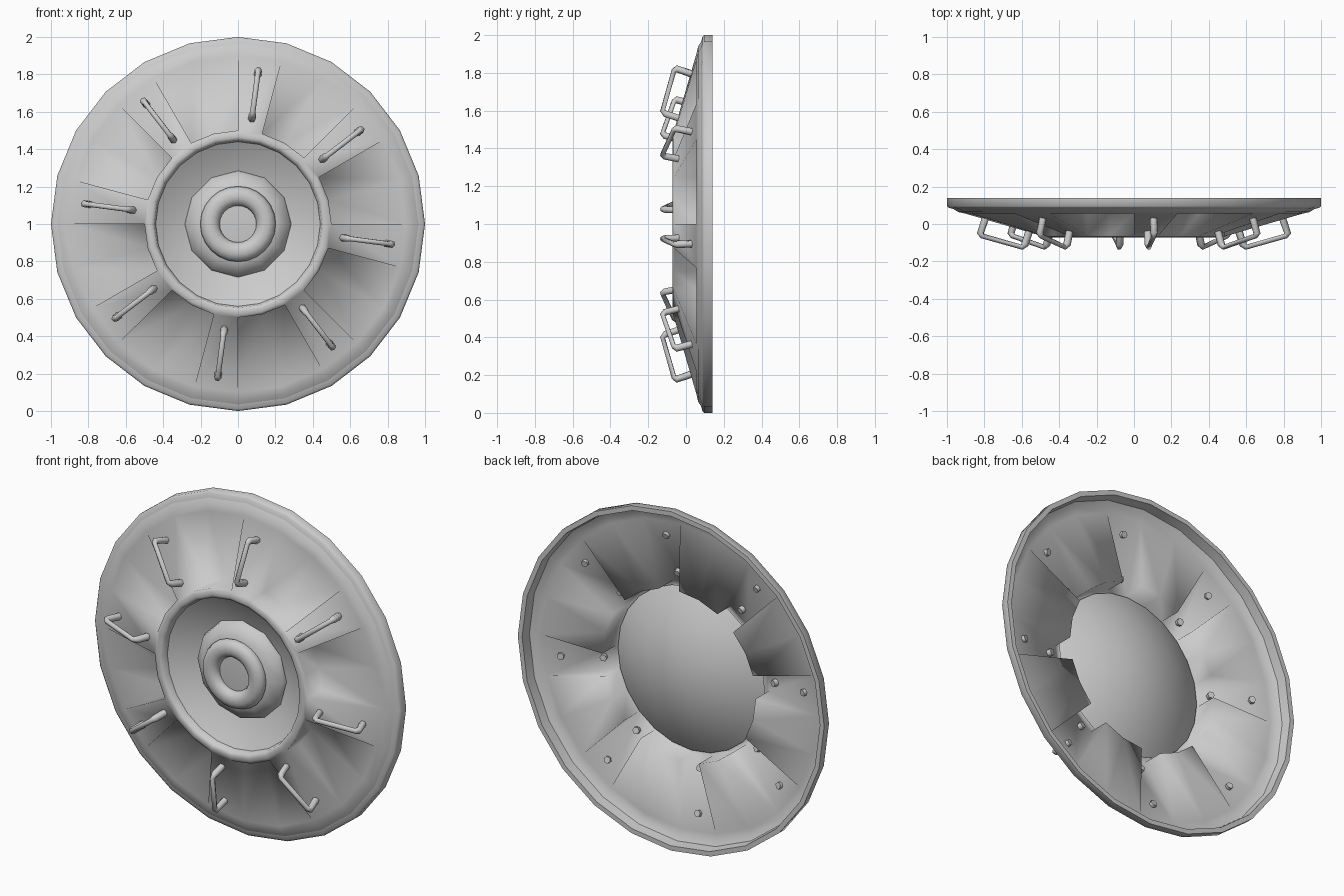
import bpy, bmesh, math
from mathutils import Vector

if "Cube" in bpy.data.objects:
    bpy.data.objects.remove(bpy.data.objects["Cube"])

STEP = math.radians(15)


def polar(r, y, a):
    return Vector((r * math.cos(a), y, 1 + r * math.sin(a)))


def finish(name, bm, angle=None):
    bmesh.ops.remove_doubles(bm, verts=bm.verts, dist=0.0005)
    bmesh.ops.dissolve_degenerate(bm, edges=bm.edges, dist=0.0001)
    me = bpy.data.meshes.new(name)
    bm.to_mesh(me)
    bm.free()
    ob = bpy.data.objects.new(name, me)
    bpy.context.collection.objects.link(ob)
    for p in me.polygons:
        p.use_smooth = True
    if angle:
        bpy.ops.object.select_all(action='DESELECT')
        ob.select_set(True)
        bpy.context.view_layer.objects.active = ob
        bpy.ops.object.shade_smooth_by_angle(angle=math.radians(angle))
    return ob


def sweep(bm, profile, a, b):
    """Skin a (radius, y) profile between two angles."""
    for (r0, y0), (r1, y1) in zip(profile, profile[1:]):
        pts = [polar(r0, y0, a), polar(r0, y0, b)]
        pts += [polar(r1, y1, b), polar(r1, y1, a)] if r1 > 0 else [polar(0, y1, a)]
        bm.faces.new([bm.verts.new(p) for p in pts])


def lathe(name, profile, n, angle=None):
    bm = bmesh.new()
    for k in range(n):
        sweep(bm, profile, 2 * math.pi * k / n, 2 * math.pi * (k + 1) / n)
    return finish(name, bm, angle)


# Outer rim band
lathe("outer_rim", [(0.965, 0.082), (0.972, 0.14), (1.0, 0.14), (1.0, 0.095),
                    (0.99, 0.087), (0.965, 0.08)], 24, 60)

# Dished shell: narrow raised spokes alternating with flat sunken panels
edge = [(0.975, 0.087), (0.94, 0.064)]
outer, spoke, panel = (0.9, 0.055), (0.5, -0.062), (0.5, 0.065)
ring = [(0.485, -0.069), (0.465, -0.072), (0.448, -0.064), (0.44, -0.03)]
bm = bmesh.new()
for k in range(24):
    a, b = k * STEP, (k + 1) * STEP
    is_spoke = k % 3 == 2
    mid = [spoke] if is_spoke else [panel, spoke]
    sweep(bm, edge + [outer] + mid + ring, a, b)
    if is_spoke:
        for ang, tri in ((a, (outer, spoke, panel)), (b, (outer, panel, spoke))):
            bm.faces.new([bm.verts.new(polar(r, y, ang)) for r, y in tri])
finish("dish_shell", bm)

# Concave centre bowl, its edge tucked under the shell's ring
bowl = [(0.48 * i / 8, 0.105 - 0.155 * (i / 8) ** 2) for i in range(8, -1, -1)]
lathe("centre_bowl", bowl, 24)

# Hub with a ring on top
lathe("hub", [(0.285, 0.046), (0.278, 0.02), (0.215, -0.02), (0.1, -0.03), (0, -0.03)], 12, 60)
tube = [(0.15 + 0.052 * math.cos(t), -0.03 + 0.041 * math.sin(t))
        for t in (2 * math.pi * i / 10 for i in range(11))]
lathe("hub_ring", tube[::-1], 24)

# Grab handles, one per spoke, standing square to the slope
path = [(0.559, -0.018, 1.4), (0.588, -0.108, 1.4), (0.605, -0.124, 1),
        (0.818, -0.064, 1), (0.828, -0.048, 1.4), (0.796, 0.045, 1.4)]
for i in range(8):
    ang = math.radians(-7.5 + 45 * i)
    cu = bpy.data.curves.new("handle", 'CURVE')
    cu.dimensions = '3D'
    cu.bevel_depth = 0.0145
    cu.bevel_resolution = 1
    cu.use_fill_caps = True
    sp = cu.splines.new('POLY')
    sp.points.add(len(path) - 1)
    for p, (r, y, w) in zip(sp.points, path):
        p.co = (*polar(r, y, ang), 1)
        p.radius = w
    ob = bpy.data.objects.new(f"grab_handle_{i + 1}", cu)
    bpy.context.collection.objects.link(ob)
